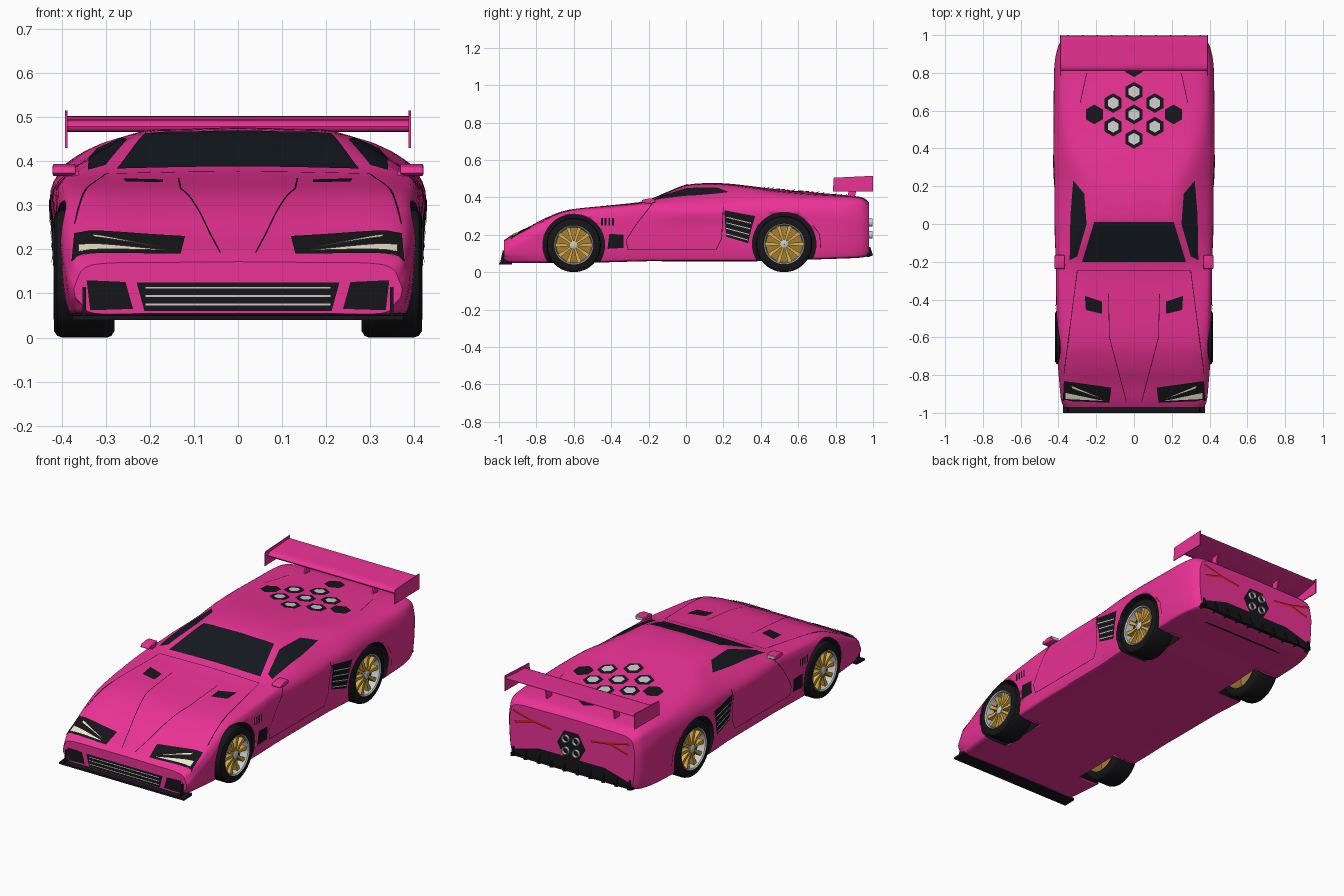
import bpy, bmesh
from math import sin, cos, pi, radians
from mathutils import Vector
from mathutils.bvhtree import BVHTree

if "Cube" in bpy.data.objects:
    bpy.data.objects.remove(bpy.data.objects["Cube"])

def material(name, r, g, b):
    m = bpy.data.materials.new(name)
    m.diffuse_color = (r, g, b, 1)
    m.use_nodes = True
    m.node_tree.nodes["Principled BSDF"].inputs["Base Color"].default_value = m.diffuse_color
    return m

PINK = material("pink_paint", .83, .032, .30)
BLACK = material("black_trim", .008, .008, .01)
GLASS = material("dark_glass", .007, .01, .014)
GOLD = material("gold", .72, .42, .06)
DARKGOLD = material("shaded_gold", .36, .21, .04)
SILVER = material("silver", .6, .6, .6)
RED = material("red_lamp", .6, .02, .01)
CREAM = material("lamp_cream", .85, .8, .6)

def finish(name, bm, mat, mirror=False, recalc=True):
    if recalc:
        bmesh.ops.recalc_face_normals(bm, faces=bm.faces)
    me = bpy.data.meshes.new(name)
    bm.to_mesh(me)
    bm.free()
    ob = bpy.data.objects.new(name, me)
    bpy.context.collection.objects.link(ob)
    me.materials.append(mat)
    bpy.ops.object.select_all(action='DESELECT')
    ob.select_set(True)
    bpy.context.view_layer.objects.active = ob
    bpy.ops.object.shade_smooth_by_angle(angle=radians(38))
    if mirror:
        ob.modifiers.new("Mirror", 'MIRROR').use_mirror_merge = False
    return ob

def skin(bm, rings, caps=False):
    rows = [[bm.verts.new(p) for p in r] for r in rings]
    for a, b in zip(rows, rows[1:]):
        for i in range(len(a)):
            j = (i + 1) % len(a)
            bm.faces.new((a[i], a[j], b[j], b[i]))
    if caps:
        bm.faces.new(rows[0])
        bm.faces.new(rows[-1])

def smooth_path(pts, n):
    """Catmull-Rom curve through points of any dimension."""
    p = [Vector(q) for q in [pts[0]] + list(pts) + [pts[-1]]]
    out = []
    for a, b, c, d in zip(p, p[1:], p[2:], p[3:]):
        for k in range(n):
            t = k / n
            out.append(.5 * (2*b + (c-a)*t + (2*a-5*b+4*c-d)*t*t + (3*b-a-3*c+d)*t**3))
    return out + [p[-1]]

def prism(name, pts, a, b, mat, mirror=False, bevel=0):
    """Side profile of (y, z) points extruded from x=a to x=b."""
    bm = bmesh.new()
    skin(bm, [[(x, y, z) for y, z in pts] for x in (a, b)], True)
    ob = finish(name, bm, mat, mirror)
    if bevel:
        m = ob.modifiers.new("Bevel", 'BEVEL')
        m.width, m.segments = bevel, 2
    return ob

# Body: stations of y, half width, underside, shoulder z, roof edge x, roof edge z, centre z
stations = [
    (-.972, .37, .055, .125, .33, .165, .172), (-.93, .385, .05, .155, .35, .19, .197),
    (-.85, .393, .05, .195, .35, .23, .236), (-.75, .40, .05, .245, .345, .285, .29),
    (-.62, .405, .05, .29, .35, .33, .334), (-.4, .41, .055, .32, .36, .352, .358),
    (-.22, .41, .06, .342, .35, .37, .38), (-.1, .41, .06, .35, .275, .415, .426),
    (0, .41, .06, .355, .235, .452, .465), (.1, .41, .06, .355, .235, .46, .476),
    (.22, .412, .06, .355, .26, .455, .474), (.35, .42, .06, .355, .31, .44, .46),
    (.5, .422, .06, .35, .345, .42, .442), (.7, .422, .07, .345, .36, .405, .425),
    (.85, .418, .075, .34, .365, .4, .412), (.94, .40, .08, .33, .36, .39, .40),
    (.978, .375, .09, .31, .335, .365, .375)]
bm = bmesh.new()
rings = []
for y, w, zb, zs, wt, ze, zc in smooth_path(stations, 5):
    half = smooth_path([(0, zb), (w*.5, zb), (w-.045, zb), (w-.012, zb+.025),
                        (w, zs*.6+zb*.4), (w-.003, zs), (wt, ze),
                        (wt*.5, ze+(zc-ze)*.75), (0, zc)], 5)
    rings.append([(x, y, z) for x, z in half] + [(-x, y, z) for x, z in half[-2:0:-1]])
skin(bm, rings, True)
bmesh.ops.recalc_face_normals(bm, faces=bm.faces)
surface = BVHTree.FromBMesh(bm)
body = finish("body_shell", bm, PINK)
body.data.materials.append(BLACK)

# Wheels and wheel arches
def lathe(name, prof, c, mat):
    bm = bmesh.new()
    skin(bm, [[(x, c[0] + r*cos(2*pi*i/48), c[1] + r*sin(2*pi*i/48)) for i in range(48)] for x, r in prof])
    return finish(name, bm, mat, True)

for tag, cy, r in (("front", -.6, .145), ("rear", .525, .15)):
    c, k = (cy, r), r / .145
    R = lambda v: v * k
    lathe(tag + "_tyre", [(.28, R(.105)), (.28, R(.13)), (.287, R(.141)), (.297, r), (.398, r), (.41, R(.141)),
                          (.417, R(.13)), (.415, R(.105)), (.39, R(.1))], c, BLACK)
    lathe(tag + "_rim_lip", [(.413, R(.107)), (.418, R(.104)), (.413, R(.098)), (.37, R(.094))], c, SILVER)
    lathe(tag + "_rim_dish", [(.285, R(.107)), (.3, R(.1)), (.365, R(.096)), (.372, .001)], c, DARKGOLD)
    lathe(tag + "_hub", [(.37, .022), (.408, .022), (.412, .016), (.412, .001)], c, SILVER)
    bm = bmesh.new()
    for i in range(10):
        a = 2*pi*i/10
        u, v = Vector((0, cos(a), sin(a))), Vector((0, -sin(a), cos(a)))
        o = Vector((0, *c))
        skin(bm, [[o + u*rr + v*s*h + Vector((x, 0, 0)) for s, x in ((-1, .375), (1, .375), (1, xo), (-1, xo))]
                  for rr, h, xo in ((.015, .005, .405), (R(.06), .008, .4), (R(.097), .011, .403))], True)
    finish(tag + "_spokes", bm, GOLD, True)
    for s in (1, -1):
        bm = bmesh.new()
        skin(bm, [[(s*x, cy + (r+.02)*cos(2*pi*i/48), r + (r+.02)*sin(2*pi*i/48)) for i in range(48)]
                  for x in (.25, .5)], True)
        cut = finish(tag + "_arch_cutter", bm, PINK)
        cut.data.materials.append(BLACK)
        for f in cut.data.polygons:
            f.material_index = 1
        cut.hide_render = True
        cut.hide_set(True)
        m = body.modifiers.new("Arch", 'BOOLEAN')
        m.object, m.operation, m.solver = cut, 'DIFFERENCE', 'EXACT'

# Panels projected on the body surface
VIEWS = {'top': (lambda u, v: (u, v, .6), (0, 0, -1)), 'side': (lambda u, v: (.5, u, v), (-1, 0, 0)),
         'front': (lambda u, v: (u, -1.05, v), (0, 1, 0)), 'back': (lambda u, v: (u, 1.05, v), (0, -1, 0))}

def decal(name, polys, view, mat, mirror=True, off=.003):
    start, d = VIEWS[view]
    d = Vector(d)
    bm = bmesh.new()
    def drop(p):
        o = Vector(start(*p))
        hit = surface.ray_cast(o, d)
        if hit[0] is None:
            hit = surface.find_nearest(o)
        return hit[0] + hit[1] * off
    for poly in polys:
        poly = [Vector(p) for p in poly]
        mid = sum(poly, Vector((0, 0))) / len(poly)
        edge = [a.lerp(b, i/8) for a, b in zip(poly, poly[1:] + poly[:1]) for i in range(8)]
        skin(bm, [[drop(mid.lerp(p, k/6)) for p in edge] for k in (.02, 1, 2, 3, 4, 5, 6)])
    bm.normal_update()
    bmesh.ops.reverse_faces(bm, faces=[f for f in bm.faces if f.normal.dot(d) > 0])
    return finish(name, bm, mat, mirror, False)

def strips(path, w=.0035):
    out = []
    for a, b in zip(path, path[1:]):
        a, b = Vector(a), Vector(b)
        n = (b - a).orthogonal().normalized() * w / 2
        out.append([a + n, b + n, b - n, a - n])
    return out

def hexagon(x, y, r, turn=pi/2):
    return [(x + r*cos(turn + i*pi/3), y + r*sin(turn + i*pi/3)) for i in range(6)]

# Glass
decal("windscreen", [[(-.275, -.2), (.275, -.2), (.21, .01), (-.21, .01)]], 'top', GLASS, False)
decal("side_window", [[(.34, -.19), (.335, .05), (.32, .23), (.262, .16), (.25, 0), (.30, -.17)]], 'top', GLASS)
# Bonnet vents, lamps and panel gaps
decal("bonnet_vent", [[(.26, -.38), (.17, -.41), (.17, -.475), (.255, -.455)]], 'top', BLACK)
decal("headlamp_panel", [[(.37, -.83), (.12, -.865), (.13, -.945), (.375, -.935)]], 'top', BLACK)
decal("headlamp_light", [[(.36, -.892), (.36, -.924), (.16, -.934)], [(.33, -.855), (.325, -.868), (.17, -.922)]],
      'top', CREAM, off=.006)
decal("bonnet_gaps", strips([(.135, -.37), (.13, -.6), (.04, -.94)]) + strips([(0, -.245), (.3, -.245), (.37, -.79)])
      + strips([(.25, .8), (.285, .64)]), 'top', BLACK, off=.0015)
decal("door_gaps", strips([(-.18, .365), (-.27, .25), (-.32, .17), (-.31, .12), (.16, .12), (.19, .18), (.2, .35)])
      + strips([(.68, .25), (.715, .2), (.72, .13)]), 'side', BLACK, off=.0015)
# Side intakes
decal("rear_side_intake", [[(.205, .33), (.37, .30), (.352, .24), (.332, .155), (.215, .19)]], 'side', BLACK)
decal("intake_slats", [p for k in range(4) for p in strips([(.215, .295-.03*k), (.35-.006*k, .262-.03*k)], .005)],
      'side', SILVER, off=.006)
decal("front_side_outlet", [[(-.41, .205), (-.335, .2), (-.335, .13), (-.42, .125)]], 'side', BLACK)
decal("fender_slots", [[(y, .29), (y+.01, .29), (y+.01, .25), (y, .25)] for y in (-.455, -.435, -.415, -.395)],
      'side', BLACK)
# Nose
decal("front_grille", [[(-.23, .125), (.23, .125), (.212, .06), (-.212, .06)]], 'front', BLACK, False)
decal("grille_bars", [p for z in (.075, .094, .113) for p in strips([(-.21, z), (.21, z)], .004)],
      'front', SILVER, False, .006)
decal("corner_intake", [[(.343, .13), (.255, .126), (.238, .065), (.335, .062)]], 'front', BLACK)
prism("front_splitter", [(-1, .04), (-1, .05), (-.93, .056), (-.93, .042)], -.375, .375, BLACK)
prism("splitter_fin", [(-.995, .045), (-.98, .115), (-.95, .115), (-.95, .045)], .345, .352, BLACK, True)
# Engine cover hexagons
ring = [(0, .7), (.11, .64), (0, .58), (.11, .515), (0, .45)]
decal("deck_hexagons", [hexagon(x, y, .052) for x, y in ring + [(.21, .58), (0, .83)]], 'top', BLACK)
decal("deck_hexagon_lights", [hexagon(x, y, .032) for x, y in ring], 'top', SILVER, off=.006)

# Tail: exhausts, lamps and diffuser
decal("exhaust_panel", [hexagon(0, .232, .085, 0)], 'back', BLACK, False, .006)
for tag, prof, mat in (("exhaust_pipe", [(.96, .021), (.998, .021), (.998, .017), (.985, .016)], SILVER),
                       ("exhaust_core", [(.984, .017), (.985, .001)], BLACK)):
    bm = bmesh.new()
    for z in (.2, .265):
        skin(bm, [[(.031 + r*cos(i*pi/12), y, z + r*sin(i*pi/12)) for i in range(24)] for y, r in prof])
    finish(tag, bm, mat, True)
decal("tail_lamp", strips([(.35, .335), (.23, .305), (.12, .29)], .012) + strips([(.23, .305), (.34, .275)], .012),
      'back', RED, off=.006)
decal("diffuser_panel", [[(-.36, .09), (-.36, .12), (-.2, .165), (.2, .165), (.36, .12), (.36, .09)]],
      'back', BLACK, False, .005)
prism("diffuser_tray", [(.87, .075), (.985, .088), (.985, .1), (.87, .1)], -.365, .365, BLACK)
for i in range(10):
    x = -.35 + .7 * i / 9
    prism("diffuser_fin", [(.865, .085), (.98, .082), (1, .09), (.985, .135), (.94, .14)], x-.004, x+.004, BLACK)

# Rear wing
foil = smooth_path([(.81, .478), (.83, .492), (.9, .496), (.985, .502), (.99, .495), (.9, .475), (.83, .466), (.812, .472)], 3)
prism("wing_blade", [tuple(p) for p in foil], -.388, .388, PINK)
prism("wing_end_plate", [(.785, .43), (.79, .505), (1, .515), (1, .432)], .387, .392, PINK, True)
prism("wing_strut", [(.86, .39), (.9, .39), (.92, .48), (.88, .48)], .2, .208, PINK, True)

# Door mirrors
prism("door_mirror", [(-.24, .372), (-.235, .386), (-.2, .394), (-.165, .392), (-.165, .37), (-.2, .366)],
      .368, .42, PINK, True, .004)
prism("mirror_glass", [(-.166, .373), (-.166, .389), (-.162, .389), (-.162, .373)], .374, .414, SILVER, True)
prism("mirror_stalk", [(-.22, .35), (-.22, .378), (-.19, .378), (-.19, .35)], .36, .378, PINK, True)
